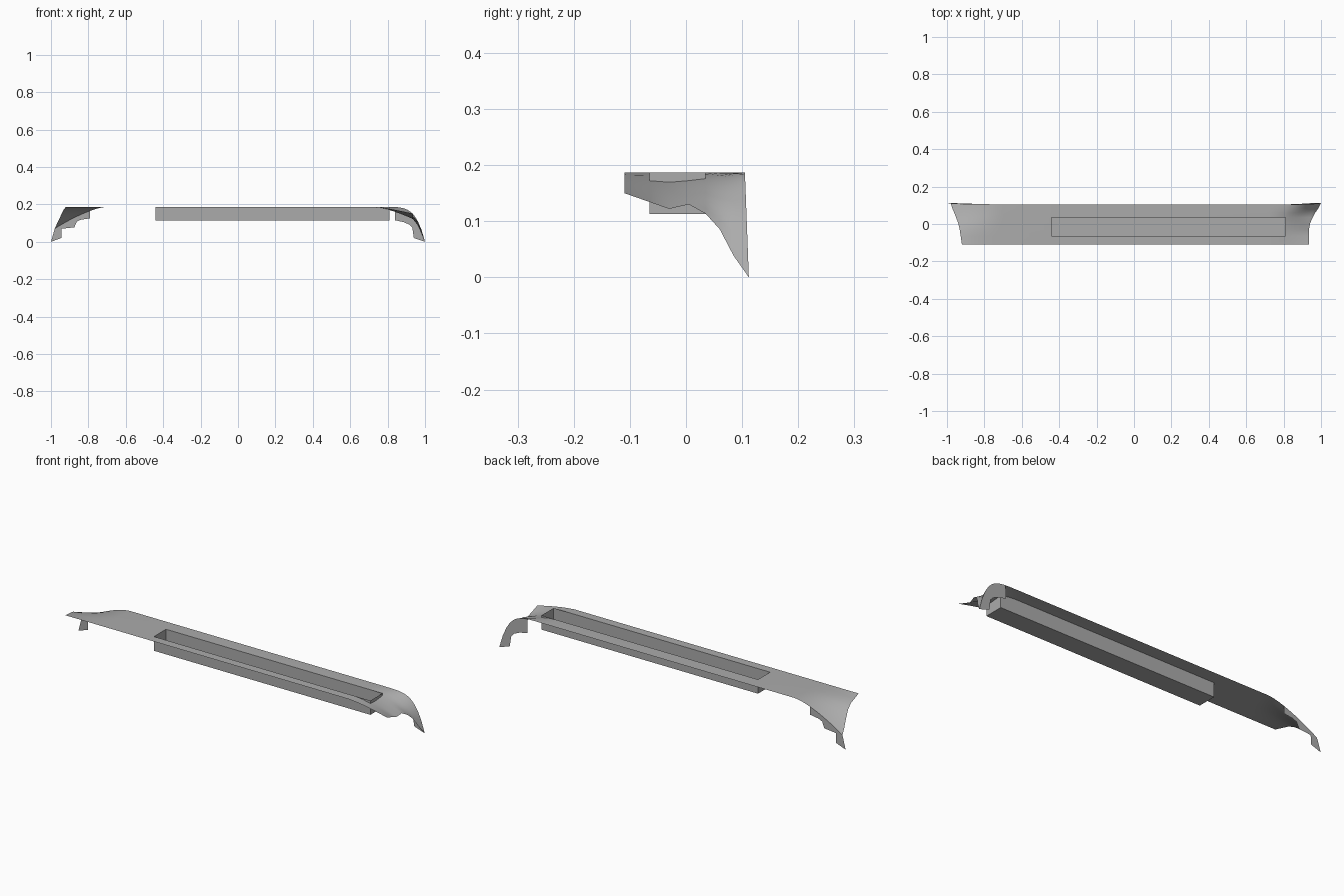
import bpy, bmesh

cube = bpy.data.objects.get("Cube")
if cube:
    bpy.data.objects.remove(cube)

TOP = 0.187
HOLE_X = (-0.44, 0.81)
HOLE_Y = (-0.065, 0.035)
BEND = {-1: -0.70, 1: 0.72}      # where each end starts to curve down

grey = bpy.data.materials.new("plain grey")
grey.use_nodes = True
COLOUR = (0.41, 0.41, 0.41, 1)
grey.diffuse_color = COLOUR
grey.node_tree.nodes["Principled BSDF"].inputs["Base Color"].default_value = COLOUR

# End edges: y, end x, end z, curve power
ENDS = {
    -1: [(-0.11, -0.92, TOP, 2), (-0.03, -0.932, 0.172, 2), (0.005, -0.94, 0.155, 1.8),
         (0.05, -0.957, 0.12, 1.6), (0.105, -0.98, 0.07, 1.5)],
    1: [(-0.11, 0.935, 0.15, 1.4), (-0.03, 0.935, 0.122, 1.5), (0.005, 0.942, 0.13, 1.5),
        (0.05, 0.962, 0.105, 2.2), (0.105, 1.0, 0.0, 6)],
}


def end_at(side, y):
    table = ENDS[side]
    for a, b in zip(table, table[1:]):
        if y <= b[0] + 1e-6:
            t = (y - a[0]) / (b[0] - a[0])
            return [p + (q - p) * t for p, q in zip(a, b)][1:]


def lean(z):
    """Back edge moves outward as it drops."""
    return 0.112 - 0.007 * z / TOP


def surface(side, x, y):
    """Point on the sheet for a given x and row."""
    xe, ze, power = end_at(side, y)
    s = max(0, (x - BEND[side]) / (xe - BEND[side]))
    z = TOP - (TOP - ze) * s ** power
    return (x, lean(z) if y > 0.1 else y, z)


def finish(name, bm, smooth=True):
    me = bpy.data.meshes.new(name)
    bm.to_mesh(me)
    bm.free()
    me.materials.append(grey)
    ob = bpy.data.objects.new(name, me)
    bpy.context.collection.objects.link(ob)
    if smooth:
        bpy.ops.object.select_all(action='DESELECT')
        ob.select_set(True)
        bpy.context.view_layer.objects.active = ob
        bpy.ops.object.shade_smooth_by_angle(angle=0.6)
    return ob


# Top sheet: a grid with curved ends and an opening for the tray
rows = [-0.11, HOLE_Y[0], -0.03, 0.005, HOLE_Y[1], 0.06, 0.085, 0.105]
STEPS = 10


def row_points(y):
    left, right = end_at(-1, y)[0], end_at(1, y)[0]
    pts = [surface(-1, left + (BEND[-1] - left) * i / STEPS, y) for i in range(STEPS + 1)]
    pts += [surface(1, x, y) for x in (HOLE_X[0], BEND[1], 0.765)]
    start = HOLE_X[1]
    pts += [surface(1, start + (right - start) * i / STEPS, y) for i in range(STEPS + 1)]
    return pts


bm = bmesh.new()
grid = [[bm.verts.new(p) for p in row_points(y)] for y in rows]
for j in range(len(rows) - 1):
    for i in range(len(grid[0]) - 1):
        in_hole = 1 <= j < 4 and STEPS + 1 <= i < STEPS + 4
        if not in_hole:
            bm.faces.new((grid[j][i], grid[j][i + 1], grid[j + 1][i + 1], grid[j + 1][i]))
back_edge = [v.co.copy() for v in grid[-1]]
loose = [v for v in bm.verts if not v.link_faces]
bmesh.ops.delete(bm, geom=loose, context='VERTS')
finish("top_sheet", bm)

# Open tray hanging under the opening
bm = bmesh.new()
bmesh.ops.create_cube(bm, size=1)
for v in bm.verts:
    v.co = (HOLE_X[v.co.x > 0], HOLE_Y[v.co.y > 0], TOP if v.co.z > 0 else 0.113)
bm.normal_update()
bmesh.ops.delete(bm, geom=[f for f in bm.faces if f.normal.z > 0.5], context='FACES')
finish("tray", bm, smooth=False)

# Stepped flanges hanging from the back edge at both ends
STEP_LINES = {
    "right_flange": (-1, [(-1.0, 0.0), (-0.945, 0.02), (-0.943, 0.07), (-0.875, 0.077),
                          (-0.862, 0.108), (-0.84, 0.118), (-0.79, 0.125)]),
    "left_flange": (1, [(1.0, 0.0), (0.94, 0.02), (0.932, 0.075), (0.915, 0.092),
                        (0.885, 0.105), (0.84, 0.115)]),
}
for name, (side, steps) in STEP_LINES.items():
    inner = abs(steps[-1][0])
    edge = [(p.x, p.z) for p in back_edge if p.x * side > inner + 0.005 and p.z > 0.001]
    edge.sort(key=lambda p: abs(p[0]))
    first = surface(side, steps[-1][0], 0.105)
    outline = steps + [(first[0], first[2])] + edge
    bm = bmesh.new()
    face = bm.faces.new([bm.verts.new((x, lean(z), z)) for x, z in outline])
    face.normal_update()
    if face.normal.y < 0:
        face.normal_flip()
    bmesh.ops.triangulate(bm, faces=[face])
    finish(name, bm, smooth=False)
